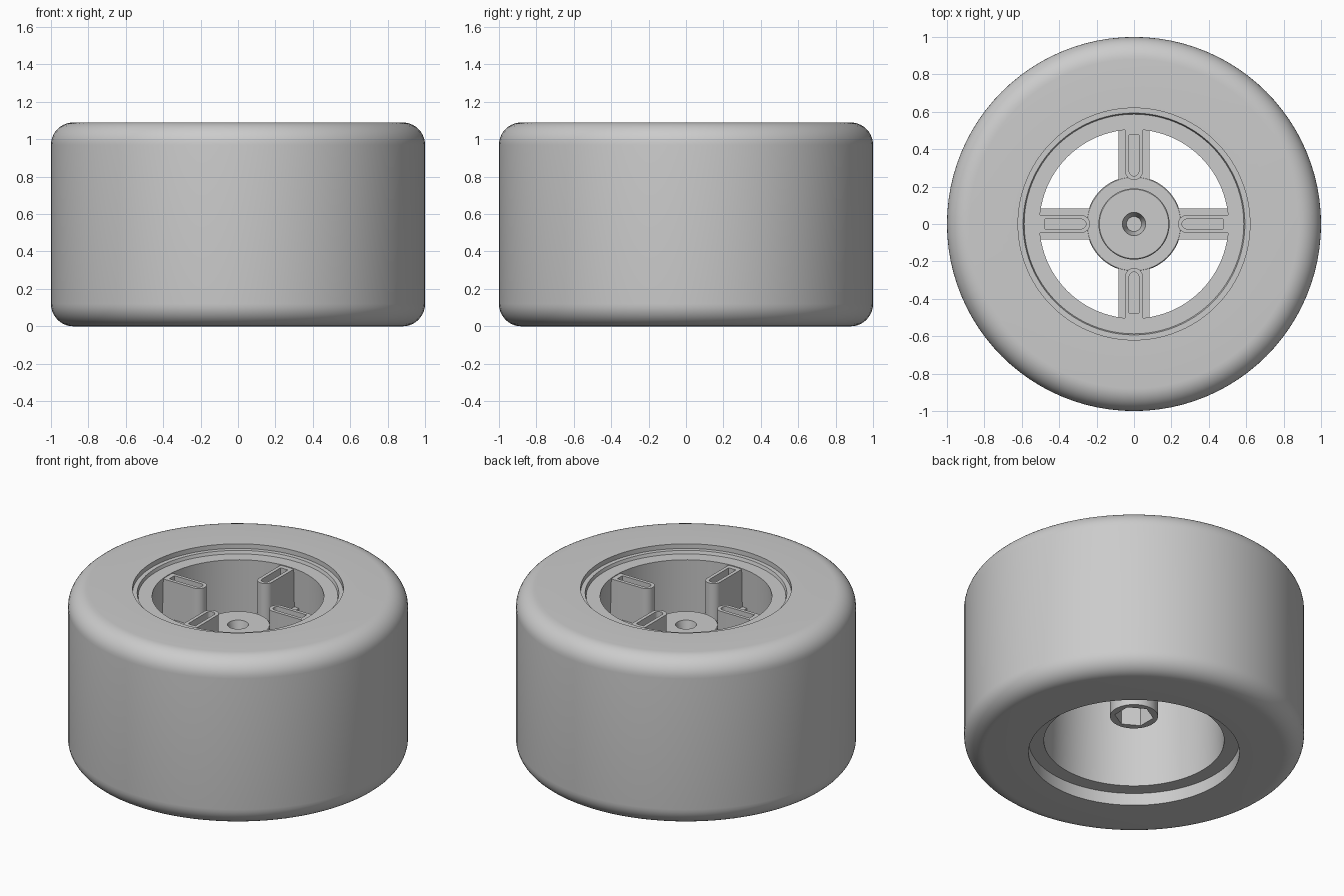
import bpy, bmesh
from math import sin, cos, pi, radians

cube = bpy.data.objects.get("Cube")
if cube:
    bpy.data.objects.remove(cube)

grey = bpy.data.materials.new("plain grey")
grey.use_nodes = True
COLOUR = (0.6, 0.6, 0.6, 1)
grey.diffuse_color = COLOUR
grey.node_tree.nodes["Principled BSDF"].inputs["Base Color"].default_value = COLOUR


def loft(name, loops, closed=False, turn=0):
    """Skin a stack of equal-length loops; cap the ends or join them up."""
    bm = bmesh.new()
    rows = [[bm.verts.new(p) for p in loop] for loop in loops]
    pairs = list(zip(rows, rows[1:]))
    if closed:
        pairs.append((rows[-1], rows[0]))
    else:
        bm.faces.new(rows[0])
        bm.faces.new(rows[-1])
    n = len(rows[0])
    for a, b in pairs:
        for i in range(n):
            j = (i + 1) % n
            bm.faces.new((a[i], a[j], b[j], b[i]))
    bmesh.ops.recalc_face_normals(bm, faces=bm.faces)
    mesh = bpy.data.meshes.new(name)
    bm.to_mesh(mesh)
    bm.free()
    mesh.materials.append(grey)
    obj = bpy.data.objects.new(name, mesh)
    bpy.context.collection.objects.link(obj)
    obj.rotation_euler.z = turn
    bpy.ops.object.select_all(action='DESELECT')
    obj.select_set(True)
    bpy.context.view_layer.objects.active = obj
    bpy.ops.object.shade_smooth_by_angle(angle=radians(30))
    return obj


def ring(r, z, n=96):
    return [(r * cos(2 * pi * i / n), r * sin(2 * pi * i / n), z) for i in range(n)]


def hex_ring(r, z, n=48):
    """Hexagon with corners on the y axis, sampled like a circle."""
    pts = []
    for i in range(n):
        a = 2 * pi * i / n
        off = (a + pi / 6) % (pi / 3) - pi / 6
        d = r * cos(pi / 6) / cos(off)
        pts.append((d * cos(a), d * sin(a), z))
    return pts


def arm_outline(start, end, half, z):
    """Outline along +x with a round inner end and a square outer end."""
    arc = [pi / 2 + pi * i / 12 for i in range(13)]
    pts = [(start + half + half * cos(a), half * sin(a), z) for a in arc]
    return pts + [(end, -half, z), (end, half, z)]


# Tyre with rounded shoulders
HEIGHT, ROUND, OPENING = 1.09, 0.12, 0.62
arc = [pi / 2 * i / 10 for i in range(11)]
tyre = [(OPENING, HEIGHT)]
tyre += [(1 - ROUND + ROUND * sin(a), HEIGHT - ROUND + ROUND * cos(a)) for a in arc]
tyre += [(1 - ROUND + ROUND * cos(a), ROUND - ROUND * sin(a)) for a in arc]
tyre += [(OPENING, 0)]
loft("tyre", [ring(r, z) for r, z in tyre], closed=True)

# Rim barrel with a stepped lip and a slightly tapered bore
rim = [(OPENING, 0.08), (0.53, 0.08), (0.505, 1.04), (0.587, 1.04),
       (0.593, 1.06), (OPENING, 1.06)]
loft("rim", [ring(r, z) for r, z in rim], closed=True)

# Hub with a hexagonal socket below and a blind hole above
hub = [(0.141, 0.245), (0.141, 0.64), (0.255, 0.64), (0.255, 0.785),
       (0.25, 0.79), (0.19, 0.79), (0.19, 0.85), (0.185, 0.855),
       (0.062, 0.855), (0.04, 0.75)]
loft("hub", [hex_ring(0.115, 0.45), hex_ring(0.115, 0.245)]
     + [ring(r, z, 48) for r, z in hub])

# Four spokes, each a wide web carrying a tall slotted rib
for k, side in enumerate(("left", "back", "right", "front")):
    turn = k * pi / 2
    web = [[(0.15, -0.083, z), (0.525, -0.083, z), (0.525, 0.083, z), (0.15, 0.083, z)]
           for z in (0.64, 0.789)]
    loft(side + "_spoke_web", web, turn=turn)
    rib = [arm_outline(0.235, 0.515, 0.048, 0.7),
           arm_outline(0.235, 0.515, 0.048, 1.035),
           arm_outline(0.257, 0.475, 0.026, 1.035),
           arm_outline(0.257, 0.475, 0.026, 0.93)]
    loft(side + "_spoke_rib", rib, turn=turn)
